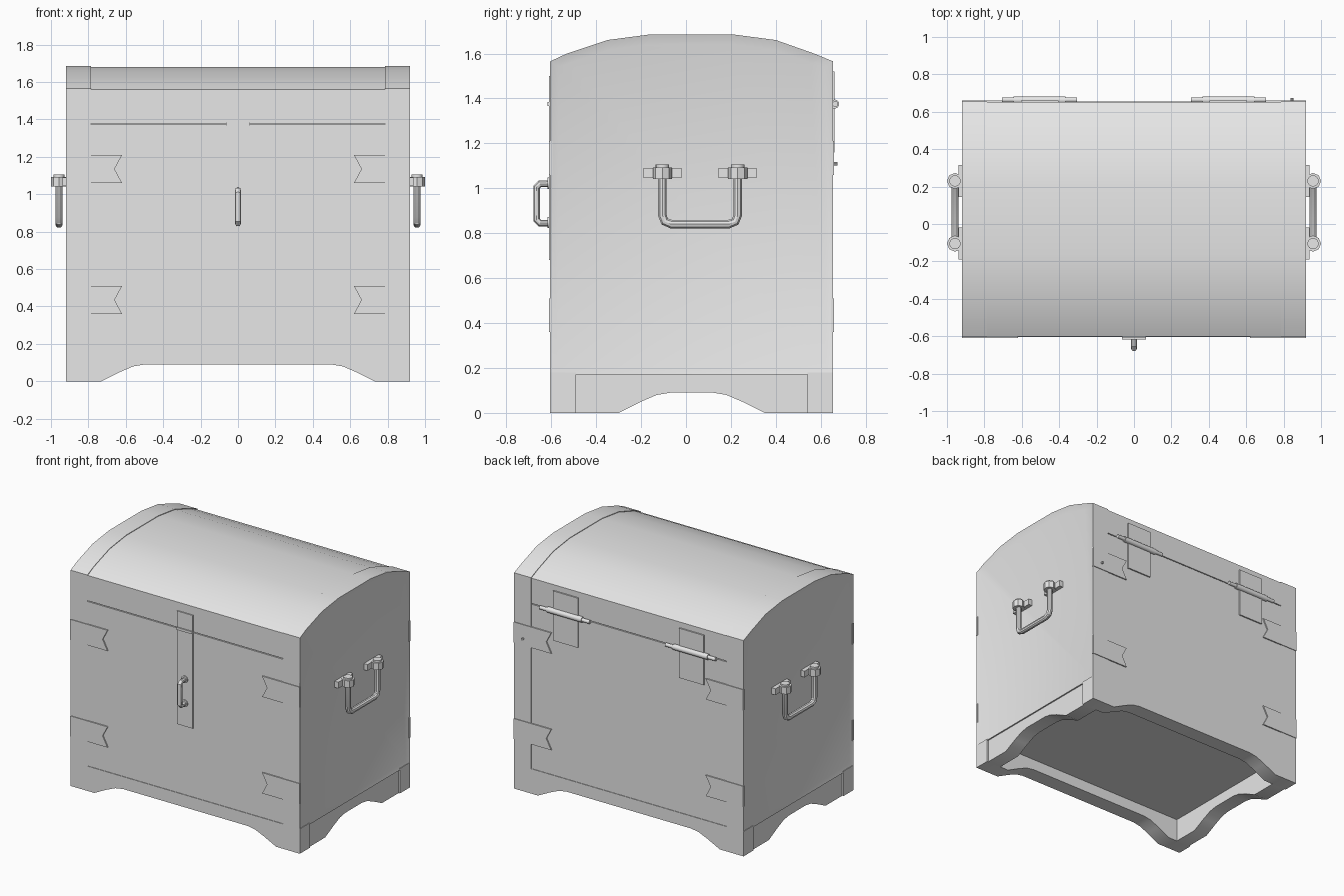
import bpy, bmesh, math
from mathutils import Vector

old = bpy.data.objects.get("Cube")
if old:
    bpy.data.objects.remove(old, do_unlink=True)

grey = bpy.data.materials.new("plain grey")
grey.use_nodes = True
grey.diffuse_color = (0.8, 0.8, 0.8, 1)
grey.node_tree.nodes["Principled BSDF"].inputs["Base Color"].default_value = (0.8, 0.8, 0.8, 1)


def finish(ob):
    bpy.ops.object.select_all(action='DESELECT')
    ob.select_set(True)
    bpy.context.view_layer.objects.active = ob
    if ob.type == 'CURVE':
        bpy.ops.object.convert(target='MESH')
        ob = bpy.context.view_layer.objects.active
    ob.data.materials.clear()
    ob.data.materials.append(grey)
    bpy.ops.object.shade_smooth_by_angle(angle=math.radians(30))
    return ob


def prism(name, pts, axis, lo, hi, recess=0):
    """Extrude a profile along x (pts are y,z), y (x,z) or z (x,y)."""
    place = {'x': lambda a, b, d: (d, a, b),
             'y': lambda a, b, d: (a, d, b),
             'z': lambda a, b, d: (a, b, d)}[axis]
    bm = bmesh.new()
    face = bm.faces.new([bm.verts.new(place(a, b, lo)) for a, b in pts])
    new = bmesh.ops.extrude_face_region(bm, geom=[face])
    step = Vector(place(0, 0, hi - lo))
    moved = [g for g in new['geom'] if isinstance(g, bmesh.types.BMVert)]
    bmesh.ops.translate(bm, vec=step, verts=moved)
    bmesh.ops.recalc_face_normals(bm, faces=bm.faces[:])
    if recess:
        # sunken panel on the outer end
        cap = max(bm.faces, key=lambda f: f.calc_center_median().dot(step))
        bmesh.ops.inset_region(bm, faces=[cap], thickness=0.045, depth=0)
        inward = -step.normalized() * recess
        bmesh.ops.translate(bm, vec=inward, verts=cap.verts[:])
    mesh = bpy.data.meshes.new(name)
    bm.to_mesh(mesh)
    bm.free()
    ob = bpy.data.objects.new(name, mesh)
    bpy.context.collection.objects.link(ob)
    return finish(ob)


def box(name, x0, x1, y0, y1, z0, z1):
    return prism(name, [(x0, y0), (x1, y0), (x1, y1), (x0, y1)], 'z', z0, z1)


def rod(name, centre, radius, length, axis='z', sides=16):
    turn = {'x': (0, math.pi / 2, 0), 'y': (math.pi / 2, 0, 0), 'z': (0, 0, 0)}[axis]
    bpy.ops.mesh.primitive_cylinder_add(vertices=sides, radius=radius, depth=length,
                                        location=centre, rotation=turn)
    ob = bpy.context.object
    ob.name = name
    return finish(ob)


def tube(name, path, radius):
    curve = bpy.data.curves.new(name, 'CURVE')
    curve.dimensions = '3D'
    curve.bevel_depth = radius
    curve.bevel_resolution = 3
    curve.use_fill_caps = True
    line = curve.splines.new('POLY')
    line.points.add(len(path) - 1)
    for p, co in zip(line.points, path):
        p.co = (*co, 1)
    ob = bpy.data.objects.new(name, curve)
    bpy.context.collection.objects.link(ob)
    return finish(ob)


FRONT, BACK, END = -0.605, 0.655, 0.92
FLOOR, SEAM = 0.18, 1.375
arch = [(BACK, 1.565), (0.57, 1.6), (0.4, 1.66), (0.21, 1.685),
        (-0.16, 1.685), (-0.35, 1.66), (-0.53, 1.6), (FRONT, 1.565)]

# Chest body and lid, a hair inside the end frames
lip = 0.004
inner = [(min(max(y, FRONT + lip), BACK - lip), z - lip) for y, z in arch]
y0, y1 = FRONT + lip, BACK - lip
box("chest_body", -0.8, 0.8, y0, y1, FLOOR - 0.01, SEAM - 0.003)
prism("domed_lid", [(y0, SEAM + 0.003), (y1, SEAM + 0.003)] + inner, 'x', -0.8, 0.8)
box("seam_filler", -0.8, 0.8, y0 + 0.02, y1 - 0.02, SEAM - 0.02, SEAM + 0.02)

# End frames with sunken side panels
for s, side in ((1, "left"), (-1, "right")):
    prism(side + "_end_frame", [(FRONT, FLOOR - 0.01), (BACK, FLOOR - 0.01)] + arch,
          'x', s * 0.785, s * END, recess=0.012)


# Plinth boards with a scalloped lower edge
def scallop(a0, a1, c0, c1):
    rise = [(0, 0), (0.1, 0.05), (0.17, 0.08), (0.23, 0.09)]
    return ([(a0, FLOOR), (a0, 0)] + [(c0 + d, h) for d, h in rise]
            + [(c1 - d, h) for d, h in reversed(rise)] + [(a1, 0), (a1, FLOOR)])


long_board = scallop(-END, END, -0.73, 0.73)
prism("front_plinth", long_board, 'y', FRONT, -0.49)
prism("back_plinth", long_board, 'y', 0.542, BACK)
for s, side in ((1, "left"), (-1, "right")):
    prism(side + "_plinth", scallop(-0.49, 0.542, -0.3, 0.35), 'x', s * 0.8, s * 0.91)

# Swallow-tailed corner straps
for y, out, place in ((FRONT, -1, "front"), (BACK, 1, "back")):
    for s, side in ((1, "left"), (-1, "right")):
        for z, level in ((0.36, "lower"), (1.06, "upper")):
            tail = [(s * 0.92, z), (s * 0.62, z), (s * 0.66, z + 0.075),
                    (s * 0.62, z + 0.15), (s * 0.92, z + 0.15)]
            prism(f"{place}_{side}_{level}_strap", tail, 'y', y - out * 0.01, y + out * 0.005)
rod("strap_nail", (0.845, 0.664, 1.11), 0.008, 0.02, 'y', 8)

# Back hinges
for s, side in ((1, "left"), (-1, "right")):
    x = s * 0.505
    box(side + "_hinge_plate", x - 0.1, x + 0.1, 0.64, 0.661, 1.16, 1.52)
    rod(side + "_hinge_barrel", (x, 0.662, SEAM), 0.02, 0.28, 'x')
    rod(side + "_hinge_pin", (x, 0.664, SEAM), 0.013, 0.4, 'x')

# Front hasp and pull
box("hasp_plate", -0.063, 0.063, -0.609, -0.59, 0.68, 1.5)
box("hasp_knuckle", -0.063, 0.063, -0.617, -0.59, 1.367, 1.385)
tube("front_pull", [(0, -0.6, 1.02), (0, -0.65, 1.02), (0, -0.665, 1.005),
                    (0, -0.665, 0.86), (0, -0.65, 0.845), (0, -0.6, 0.845)], 0.016)
for z, level in ((1.022, "upper"), (0.848, "lower")):
    rod(level + "_pull_collar", (0, -0.607, z), 0.025, 0.02, 'y')

# Side carrying handles
for s, side in ((1, "left"), (-1, "right")):
    x = s * 0.957
    tube(side + "_handle", [(x, -0.105, 1.1), (x, -0.105, 0.88), (x, -0.095, 0.852),
                            (x, -0.065, 0.84), (x, 0.19, 0.84), (x, 0.22, 0.852),
                            (x, 0.23, 0.88), (x, 0.23, 1.1)], 0.02)
    for y, end in ((-0.105, "front"), (0.23, "back")):
        name = f"{side}_{end}_handle"
        box(name + "_bracket", *sorted((s * 0.905, s * 0.938)), y - 0.085, y + 0.085, 1.045, 1.09)
        rod(name + "_socket", (x, y, 1.067), 0.043, 0.05, 'z', 8)
        rod(name + "_cap", (x, y, 1.095), 0.03, 0.02)
